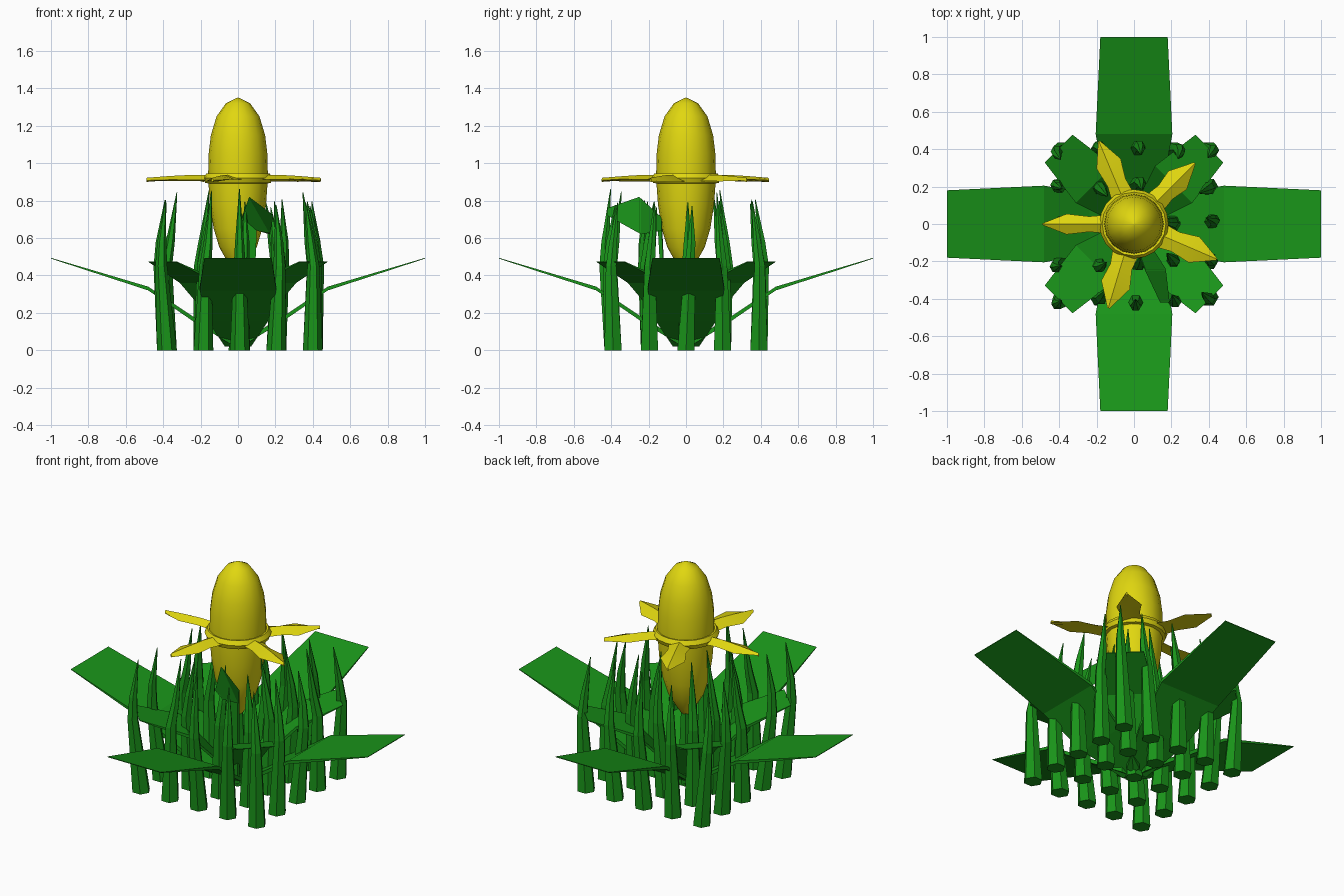
import bpy, bmesh, random
from math import sin, cos, pi, radians
from mathutils import Vector, Matrix

if "Cube" in bpy.data.objects:
    bpy.data.objects.remove(bpy.data.objects["Cube"])

random.seed(4)

def material(name, rgb):
    m = bpy.data.materials.new(name)
    m.diffuse_color = (*rgb, 1)
    m.use_nodes = True
    m.node_tree.nodes["Principled BSDF"].inputs["Base Color"].default_value = m.diffuse_color
    return m

GREEN = material("leaf_green", (0.01, 0.30, 0.01))
YELLOW = material("petal_yellow", (0.75, 0.68, 0.005))

def finish(bm, name, mat, smooth=False):
    bmesh.ops.remove_doubles(bm, verts=bm.verts, dist=0.0005)
    bmesh.ops.recalc_face_normals(bm, faces=bm.faces)
    me = bpy.data.meshes.new(name)
    bm.to_mesh(me)
    bm.free()
    me.materials.append(mat)
    ob = bpy.data.objects.new(name, me)
    bpy.context.collection.objects.link(ob)
    if smooth:
        bpy.context.view_layer.objects.active = ob
        ob.select_set(True)
        bpy.ops.object.shade_smooth_by_angle(angle=radians(40))
        ob.select_set(False)
    return ob

def loft(bm, rings, cap=True):
    """Skin a list of closed rings with equal point counts."""
    vs = [[bm.verts.new(p) for p in r] for r in rings]
    n = len(vs[0])
    for a, b in zip(vs, vs[1:]):
        for i in range(n):
            j = (i + 1) % n
            bm.faces.new((a[i], a[j], b[j], b[i]))
    if cap:
        bm.faces.new(vs[0][::-1])
        bm.faces.new(vs[-1])

def circle(x, y, z, r, n):
    return [Vector((x + r * cos(2 * pi * i / n), y + r * sin(2 * pi * i / n), z)) for i in range(n)]

def lathe(name, profile, n, mat, closed=False):
    bm = bmesh.new()
    rings = [circle(0, 0, z, r, n) for r, z in profile]
    if closed:
        rings.append(rings[0])
    loft(bm, rings, cap=not closed)
    return finish(bm, name, mat, True)

def strip_leaf(name, stations, angle, mat):
    """Thin leaf along +x from (r, z, half width, thickness), turned about z."""
    bm = bmesh.new()
    rot = Matrix.Rotation(radians(angle), 4, 'Z')
    loft(bm, [[rot @ Vector(p) for p in
               ((r, -w, z), (r, w, z), (r, w, z - t), (r, -w, z - t))]
              for r, z, w, t in stations])
    return finish(bm, name, mat)

# flower bud
lathe("flower_bud", [(0.02, 0.42), (0.06, 0.48), (0.10, 0.55), (0.13, 0.65), (0.15, 0.78),
                     (0.16, 0.92), (0.157, 1.05), (0.145, 1.15), (0.115, 1.25),
                     (0.065, 1.32), (0.004, 1.35)], 16, YELLOW)

# collar holding the petals
lathe("flower_collar", [(0.15, 0.89), (0.175, 0.895), (0.185, 0.92), (0.17, 0.945), (0.15, 0.94)],
      20, YELLOW, closed=True)

# five ridged petals: angle, length, half width, twist
for i, (ang, length, hw, twist) in enumerate([(180, 0.49, 0.055, 4), (113, 0.48, 0.07, -4),
                                              (45, 0.46, 0.07, 4), (-23, 0.48, 0.075, -5),
                                              (-107, 0.47, 0.08, 5)]):
    bm = bmesh.new()
    m = (Matrix.Translation((0, 0, 0.92)) @ Matrix.Rotation(radians(ang), 4, 'Z')
         @ Matrix.Rotation(radians(twist), 4, 'X'))
    rings = []
    for r, w, h in ((0.15, 0.9, 0.015), (0.24, 0.75, 0.018), (length - 0.13, 1.0, 0.012),
                    (length, 0.08, 0.002)):
        w *= hw
        rings.append([m @ Vector(p) for p in
                      ((r, -w, -0.012), (r, 0, h), (r, w, -0.012), (r, 0, h - 0.022))])
    loft(bm, rings)
    finish(bm, f"petal_{i + 1}", YELLOW, True)

# stem
bm = bmesh.new()
loft(bm, [circle(0, 0, 0, 0.05, 6), circle(0, 0, 0.46, 0.03, 6)])
finish(bm, "stem", GREEN)

# four wide outer leaves and four short diagonal leaves
for k in range(4):
    strip_leaf(f"outer_leaf_{k + 1}", [(0.02, 0.05, 0.07, 0.03), (0.24, 0.18, 0.16, 0.025),
                                       (0.48, 0.34, 0.205, 0.02), (1.0, 0.494, 0.18, 0.004)],
               90 * k, GREEN)
    strip_leaf(f"inner_leaf_{k + 1}", [(0.03, 0.08, 0.05, 0.02), (0.30, 0.38, 0.14, 0.02),
                                       (0.57, 0.475, 0.105, 0.004)], 45 + 90 * k, GREEN)

# one tall bent leaf near the front
bm = bmesh.new()
loft(bm, [[Vector(p) for p in ring] for ring in (
    ((0.02, -0.12, 0.10), (0.08, -0.12, 0.10), (0.08, -0.10, 0.10), (0.02, -0.10, 0.10)),
    ((0.02, -0.15, 0.71), (0.10, -0.15, 0.64), (0.10, -0.13, 0.64), (0.02, -0.13, 0.71)),
    ((0.06, -0.25, 0.82), (0.17, -0.25, 0.63), (0.17, -0.24, 0.62), (0.06, -0.24, 0.81)),
    ((0.14, -0.42, 0.76), (0.19, -0.42, 0.72), (0.19, -0.415, 0.72), (0.14, -0.415, 0.76)))])
finish(bm, "tall_leaf", GREEN)

# grid of hexagonal grass blades that bend outward and taper to a point
for i in range(5):
    for j in range(5):
        if i == 2 and j == 2:
            continue
        x, y = 0.195 * (i - 2) + 0.01, 0.195 * (j - 2)
        out = Vector((x, y, 0)).normalized()
        side = Vector((random.uniform(-1, 1), random.uniform(-1, 1), 0))
        bend = out * 0.025 + side * 0.025
        tip = side * 0.04 - out * 0.02
        top = random.uniform(0.76, 0.87)
        bm = bmesh.new()
        loft(bm, [circle(x, y, 0, 0.053, 6),
                  circle(x + bend.x, y + bend.y, 0.45, 0.032, 6),
                  circle(x + bend.x * 0.8 + tip.x * 0.4, y + bend.y * 0.8 + tip.y * 0.4, 0.58, 0.024, 6),
                  circle(x + tip.x, y + tip.y, top, 0.002, 6)])
        finish(bm, f"grass_blade_{i}_{j}", GREEN)
